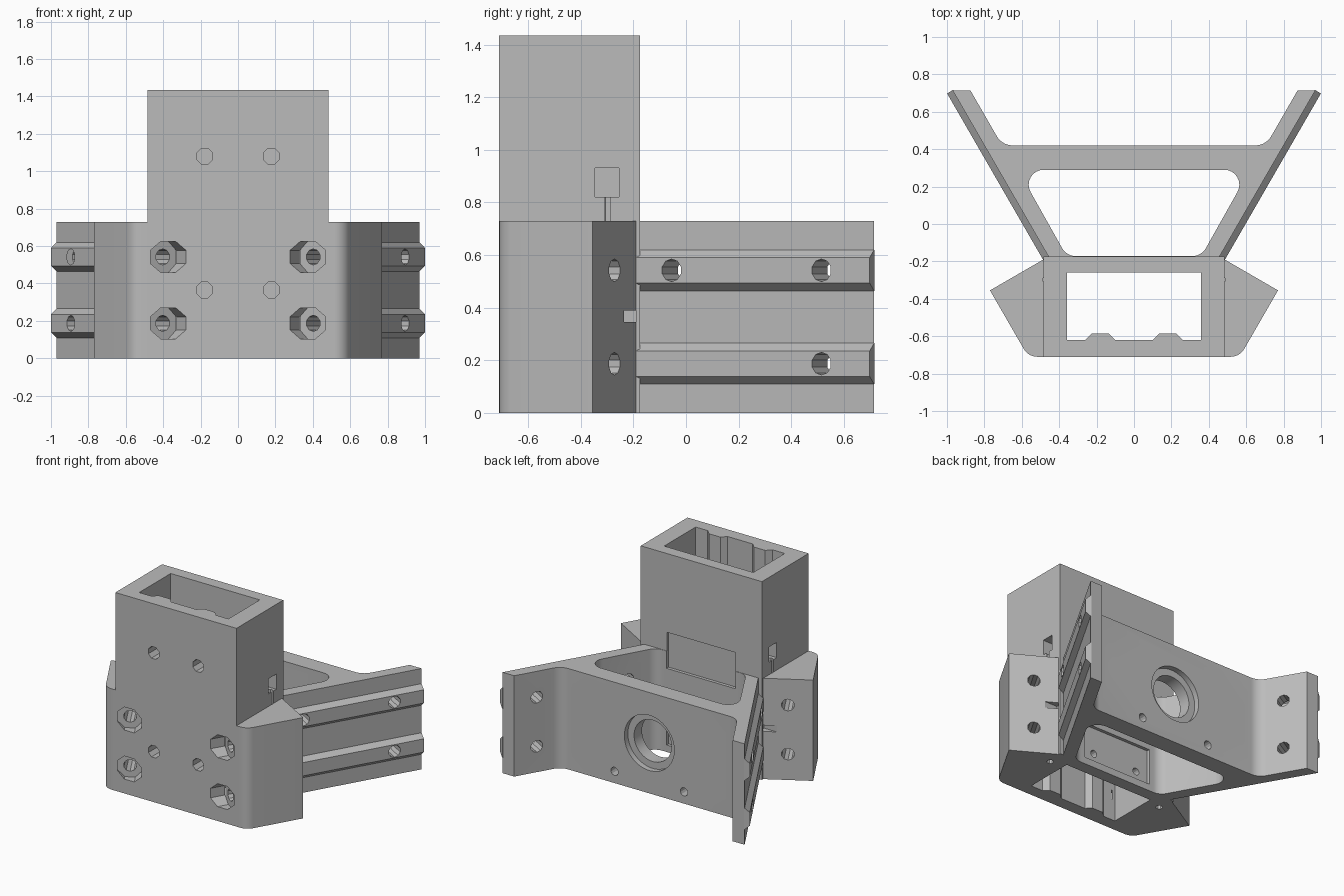
import bpy, bmesh, math
from mathutils import Vector, Matrix

if "Cube" in bpy.data.objects:
    bpy.data.objects.remove(bpy.data.objects["Cube"])

grey = bpy.data.materials.new("plain grey")
grey.use_nodes = True
grey.diffuse_color = (0.5, 0.5, 0.5, 1)
grey.node_tree.nodes["Principled BSDF"].inputs["Base Color"].default_value = (0.5, 0.5, 0.5, 1)

HEIGHT = 0.73
C30, S30 = math.cos(math.pi / 6), 0.5
helpers = []


def make(name, bm):
    bmesh.ops.recalc_face_normals(bm, faces=bm.faces)
    mesh = bpy.data.meshes.new(name)
    bm.to_mesh(mesh)
    bm.free()
    mesh.materials.append(grey)
    obj = bpy.data.objects.new(name, mesh)
    bpy.context.scene.collection.objects.link(obj)
    return obj


def prism(name, points, depth, matrix=Matrix()):
    """Extrude a closed profile along local z."""
    bm = bmesh.new()
    face = bm.faces.new([bm.verts.new((x, y, 0)) for x, y in points])
    moved = bmesh.ops.extrude_face_region(bm, geom=[face])["geom"]
    bmesh.ops.translate(bm, vec=(0, 0, depth),
                        verts=[v for v in moved if isinstance(v, bmesh.types.BMVert)])
    bm.transform(matrix)
    return make(name, bm)


def box(name, x, y, z):
    pts = [(x[0], y[0]), (x[1], y[0]), (x[1], y[1]), (x[0], y[1])]
    return prism(name, pts, z[1] - z[0], Matrix.Translation((0, 0, z[0])))


def rod(name, start, direction, length, radius, sides):
    """Cylinder running from start along direction."""
    d = Vector(direction).normalized()
    pts = [(radius * math.cos(a), radius * math.sin(a))
           for a in (2 * math.pi * (i + 0.5) / sides for i in range(sides))]
    turn = d.to_track_quat('Z', 'Y').to_matrix().to_4x4()
    return prism(name, pts, length, Matrix.Translation(start) @ turn)


def rounded(corners, steps=8):
    """Fillet each (x, y, radius) corner of a polygon."""
    out = []
    for i, (x, y, r) in enumerate(corners):
        p = Vector((x, y))
        if not r:
            out.append((x, y))
            continue
        a = (Vector(corners[i - 1][:2]) - p).normalized()
        b = (Vector(corners[(i + 1) % len(corners)][:2]) - p).normalized()
        half = a.angle(b) / 2
        centre = p + (a + b).normalized() * r / math.sin(half)
        t1 = p + a * r / math.tan(half) - centre
        t2 = p + b * r / math.tan(half) - centre
        sweep = t1.angle_signed(t2)
        for k in range(steps + 1):
            out.append(tuple(centre + Matrix.Rotation(-sweep * k / steps, 2) @ t1))
    return out


def mirrored(half):
    """Close a left-hand half profile across x = 0."""
    return half + [(-x, *rest) for x, *rest in reversed(half)]


# Lower block with angled wings
body = prism("bracket_body", rounded(mirrored(
    [(0.459, -0.175, 0), (0.77, -0.355, 0), (0.565, -0.71, 0.085)])), HEIGHT)


def combine(obj, operation):
    mod = body.modifiers.new(obj.name, 'BOOLEAN')
    mod.operation, mod.solver, mod.object = operation, 'EXACT', obj
    obj.hide_render = True
    helpers.append(obj)


def add(obj):
    combine(obj, 'UNION')


def cut(obj):
    combine(obj, 'DIFFERENCE')


# Tower, splayed arms and crossbar
add(box("tower", (-0.485, 0.485), (-0.71, -0.175), (0, 1.435)))
add(prism("arm_frame", rounded(mirrored(
    [(0.442, -0.2, 0), (0.97, 0.715, 0), (0.875, 0.715, 0), (0.705, 0.42, 0.1)])), HEIGHT))
cut(prism("frame_opening", rounded(mirrored([(0.36, -0.172, 0.085), (0.62, 0.29, 0.08)])),
          1.0, Matrix.Translation((0, 0, -0.1))))

# Chamfered rails on the outside of the arms
for s in (-1, 1):
    for z in (0.187, 0.542):
        profile = [(-0.004, -0.078), (0, -0.078), (0.034, -0.048),
                   (0.034, 0.048), (0, 0.078), (-0.004, 0.078)]
        place = Matrix(((s * C30, 0, -s * S30, s * 0.97), (-S30, 0, -C30, 0.715),
                        (0, 1, 0, z), (0, 0, 0, 1)))
        add(prism("rail", profile, 1.045, place))

# Tower cavity with two ribs left standing on its front wall
cavity = [(0.357, -0.26), (0.357, -0.62)]
for x in (0.18, -0.18):
    cavity += [(x + 0.08, -0.62), (x + 0.045, -0.585), (x - 0.045, -0.585), (x - 0.08, -0.62)]
cavity += [(-0.357, -0.62), (-0.357, -0.26)]
cut(prism("tower_cavity", cavity, 1.7, Matrix.Translation((0, 0, -0.1))))

# Shallow recesses on the back of the tower
for z in (0.05, 0.605):
    cut(box("back_recess", (-0.275, 0.275), (-0.195, -0.1), (z, z + 0.26)))

for s in (-1, 1):
    for z in (0.365, 1.08):
        cut(rod("front_hole", (s * 0.178, -0.8, z), (0, 1, 0), 0.3, 0.046, 8))
    for z in (0.12, 0.667):
        cut(rod("recess_hole", (s * 0.18, -0.3, z), (0, 1, 0), 0.2, 0.026, 12))
    for z in (0.187, 0.542):
        # Angled wing bolts with nut pockets
        axis = Vector((-s * S30, -C30, 0))
        wing = Vector((s * 0.63, -0.265, z))
        cut(rod("wing_bolt", wing - axis * 0.1, axis, 0.8, 0.043, 10))
        cut(rod("nut_pocket", wing + axis * 0.456, axis, 0.25, 0.09, 8))
        # Arm bolts through the rails
        for y in (-0.055, 0.515):
            out = Vector((s * C30, -S30, 0))
            face = Vector((s * (1 - (0.70 - y) * 0.577), y, z))
            cut(rod("arm_bolt", face - out * 0.22, out, 0.3, 0.043, 10))
    # Cable channel, side window and wing slot
    cut(rod("cable_channel", (s * 0.464, -0.298, -0.1), (0, 0, 1), 0.98, 0.023, 8))
    cut(box("side_window", (s * 0.45 - 0.05, s * 0.45 + 0.05), (-0.345, -0.255), (0.82, 0.93)))
    cut(box("wing_slot", (s * 0.58 - 0.12, s * 0.58 + 0.12), (-0.235, -0.19), (0.345, 0.39)))
    # Crossbar side holes and screw holes
    cut(rod("bar_hole", (s * 0.475, 0.2, 0.365), (0, 1, 0), 0.4, 0.1, 32))
    for z in (0.085, 0.645):
        cut(rod("bar_screw", (s * 0.278, 0.2, z), (0, 1, 0), 0.4, 0.03, 12))

# Crossbar centre bore
cut(rod("bar_bore", (0, 0.2, 0.365), (0, 1, 0), 0.4, 0.15, 40))
cut(rod("bar_counterbore", (0, 0.38, 0.365), (0, 1, 0), 0.2, 0.2, 40))

# Bake the cuts and remove the helper shapes
graph = bpy.context.evaluated_depsgraph_get()
graph.update()
result = bpy.data.meshes.new_from_object(body.evaluated_get(graph))
body.modifiers.clear()
body.data = result
for obj in helpers:
    bpy.data.objects.remove(obj)
result.materials.clear()
result.materials.append(grey)
for poly in result.polygons:
    poly.material_index = 0

bpy.ops.object.select_all(action='DESELECT')
body.select_set(True)
bpy.context.view_layer.objects.active = body
bpy.ops.object.shade_smooth_by_angle(angle=math.radians(25))
